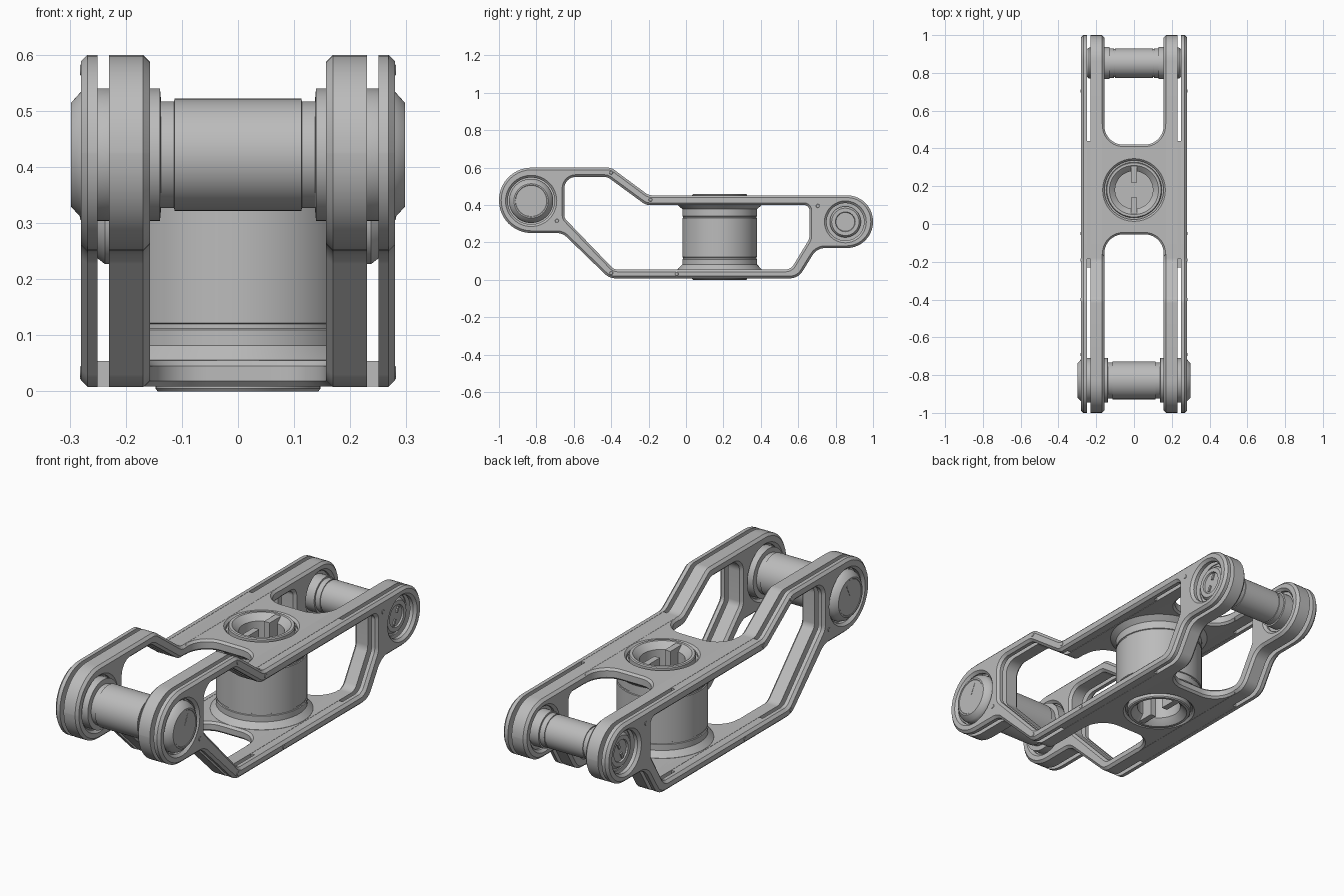
import bpy, bmesh, math
from mathutils import Vector, Matrix

if "Cube" in bpy.data.objects:
    bpy.data.objects.remove(bpy.data.objects["Cube"])

metal = bpy.data.materials.new("plain_grey_metal")
metal.diffuse_color = (0.5, 0.5, 0.5, 1)
metal.use_nodes = True
metal.node_tree.nodes["Principled BSDF"].inputs["Base Color"].default_value = metal.diffuse_color


def finish(bm, name, mirror=False):
    bmesh.ops.remove_doubles(bm, verts=bm.verts, dist=1e-5)
    bmesh.ops.recalc_face_normals(bm, faces=bm.faces)
    mesh = bpy.data.meshes.new(name)
    bm.to_mesh(mesh)
    bm.free()
    mesh.materials.append(metal)
    ob = bpy.data.objects.new(name, mesh)
    bpy.context.collection.objects.link(ob)
    if mirror:
        ob.modifiers.new("Mirror", 'MIRROR')
    return ob


def rounded(points, n=10):
    """Polygon of (u, v, radius) with each corner replaced by an arc."""
    out = []
    for i, (u, v, r) in enumerate(points):
        p = Vector((u, v))
        if r == 0:
            out.append(p)
            continue
        d1 = (Vector(points[i - 1][:2]) - p).normalized()
        d2 = (Vector(points[(i + 1) % len(points)][:2]) - p).normalized()
        half = d1.angle(d2) / 2
        c = p + (d1 + d2).normalized() * (r / math.sin(half))
        t = r / math.tan(half)
        a, b = p + d1 * t - c, p + d2 * t - c
        a0 = math.atan2(a.y, a.x)
        turn = (math.atan2(b.y, b.x) - a0 + math.pi) % (2 * math.pi) - math.pi
        for k in range(n + 1):
            ang = a0 + turn * k / n
            out.append(c + Vector((math.cos(ang), math.sin(ang))) * r)
    return out


def circle(u, v, r, n=56):
    return [Vector((u + r * math.cos(2 * math.pi * k / n),
                    v + r * math.sin(2 * math.pi * k / n))) for k in range(n)]


def inset(loop, d):
    out = []
    for i, p in enumerate(loop):
        e1 = (p - loop[i - 1]).normalized()
        e2 = (loop[(i + 1) % len(loop)] - p).normalized()
        nrm = Vector((-e1.y - e2.y, e1.x + e2.x)) / (1 + e1.dot(e2))
        out.append(p + nrm * d)
    return out


def prism(name, loops, a, b, axis, ca=0, cb=0, mirror=False):
    """Extrude outline (first loop) with holes (others), chamfered at each end."""
    bm = bmesh.new()
    levels = [(a, ca)] + ([(a + ca, 0)] if ca else [])
    levels += ([(b - cb, 0)] if cb else []) + [(b, cb)]
    caps = ([], [])
    for li, loop in enumerate(loops):
        n = len(loop)
        area = sum(loop[i - 1].cross(loop[i]) for i in range(n))
        if (area > 0) != (li == 0):
            loop = loop[::-1]
        rings = []
        for h, d in levels:
            pts = inset(loop, d) if d else loop
            rings.append([bm.verts.new((h, p.x, p.y) if axis == 'x' else (p.x, p.y, h))
                          for p in pts])
        for r0, r1 in zip(rings, rings[1:]):
            for i in range(n):
                bm.faces.new((r0[i - 1], r0[i], r1[i], r1[i - 1]))
        for cap, ring in zip(caps, (rings[0], rings[-1])):
            cap += [bm.edges.get((ring[i - 1], ring[i])) for i in range(n)]
    for cap in caps:
        bmesh.ops.triangle_fill(bm, edges=cap, use_beauty=True)
    return finish(bm, name, mirror)


def lathe(name, profile, centre, axis, closed=False, n=64):
    """Turn (radius, height) points about an axis through centre."""
    bm = bmesh.new()
    rings = []
    for r, h in profile:
        ring = []
        for k in range(n):
            c, s = r * math.cos(2 * math.pi * k / n), r * math.sin(2 * math.pi * k / n)
            p = (h, c, s) if axis == 'x' else (c, s, h)
            ring.append(bm.verts.new(Vector(p) + Vector(centre)))
        rings.append(ring)
    pairs = list(zip(rings, rings[1:])) + ([(rings[-1], rings[0])] if closed else [])
    for r0, r1 in pairs:
        for k in range(n):
            bm.faces.new((r0[k - 1], r0[k], r1[k], r1[k - 1]))
    return finish(bm, name)


def box(name, lo, hi, mirror=False, tilt=0):
    bm = bmesh.new()
    lo, hi = Vector(lo), Vector(hi)
    m = (Matrix.Translation((lo + hi) / 2) @ Matrix.Rotation(tilt, 4, 'X')
         @ Matrix.Diagonal((*(hi - lo), 1)))
    bmesh.ops.create_cube(bm, size=1, matrix=m)
    return finish(bm, name, mirror)


# Side frame outline, window and eye holes in (y, z)
outline = rounded([(-1, .60, .174), (-1, .25, .174), (-.66, .25, .08), (-.41, .008, .08),
                   (.60, .008, .08), (.70, .17, .08), (1, .17, .14), (1, .452, .14),
                   (-.20, .452, .06), (-.40, .60, .06)])
window = rounded([(-.65, .55, .06), (-.65, .33, .04), (-.385, .055, .05), (.56, .055, .05),
                  (.66, .22, .06), (.66, .40, .03), (-.215, .40, .06), (-.42, .55, .05)])
front_eye, back_eye = (-.828, .422), (.852, .31)
eyes = [circle(*front_eye, .125), circle(*back_eye, .1)]
side = [outline, window] + eyes
prism("inner_side_plates", side, .157, .23, 'x', ca=.012, mirror=True)
prism("outer_side_plates", side, .25, .28, 'x', cb=.012, mirror=True)

# Solid spacers joining the plates around the middle
box("top_spacers", (.222, -.185, .402), (.258, .44, .451), True)
box("bottom_spacers", (.222, -.23, .009), (.258, .44, .054), True)

# Top and bottom cross webs with rounded cut-outs and a hub hole
hub_y = .18
web = [rounded([(.2, -.17, 0), (.157, -.17, 0), (.157, -.055, .1), (-.157, -.055, .1),
                (-.157, -.17, 0), (-.2, -.17, 0), (-.2, .54, 0), (-.157, .54, 0),
                (-.157, .42, .1), (.157, .42, .1), (.157, .54, 0), (.2, .54, 0)]),
       circle(0, hub_y, .156)]
prism("top_web", web, .4, .4515, 'z', .01, .01)
prism("bottom_web", web, .0085, .055, 'z', .01, .01)

# Central hub barrel with flared ends and stepped bore
lathe("hub_barrel", [(.10, .03), (.115, .012), (.13, 0), (.143, 0), (.147, .005), (.147, .03),
                     (.225, .03), (.225, .056), (.2, .082), (.2, .11), (.196, .112),
                     (.196, .12), (.2, .122), (.2, .33), (.196, .332), (.196, .338),
                     (.2, .34), (.2, .378), (.225, .4), (.225, .43), (.147, .43),
                     (.147, .453), (.143, .458), (.13, .458), (.115, .445), (.10, .43)],
      (0, hub_y, 0), 'z', closed=True)
lathe("hub_bore_plug", [(0, .16), (.102, .16), (.102, .3), (0, .3)], (0, hub_y, 0), 'z')
for s, label in ((-1, "front"), (1, "back")):
    y0, y1 = sorted((hub_y + s * .04, hub_y + s * .13))
    box(f"{label}_upper_key", (-.015, y0, .295), (.015, y1, .455))
    box(f"{label}_lower_key", (-.015, y0, .003), (.015, y1, .165))


# Cross pins: half profiles mirrored about the centre
def pin(name, half, eye):
    profile = [(r, -x) for r, x in reversed(half)] + half
    lathe(name, profile, (0, *eye), 'x')


pin("front_pin", [(.1, .113), (.095, .114), (.095, .137), (.118, .139), (.118, .18),
                  (.14, .18), (.14, .225), (.118, .225), (.118, .262), (.112, .28),
                  (.092, .298), (.085, .298), (.083, .296), (0, .296)], front_eye)
pin("back_pin", [(.078, .1), (.074, .1), (.074, .105), (.078, .105), (.078, .13),
                 (.085, .131), (.085, .18), (.115, .18), (.115, .225), (.083, .225),
                 (.083, .237), (.073, .25), (.053, .25), (.05, .243), (0, .243)], back_eye)

# Index marks on the pin ends
box("front_pin_marks", (.294, -.819, .432), (.2975, -.811, .487), True, tilt=-.45)
box("back_pin_upper_marks", (.24, .858, .322), (.249, .870, .352), True, tilt=-.45)
box("back_pin_lower_marks", (.24, .834, .268), (.249, .846, .298), True, tilt=-.45)

# Small rivets on the outer faces
for i, (y, z) in enumerate([(-.40, .573), (-.19, .428), (-.69, .315), (-.40, .036),
                            (-.05, .031), (.705, .395)]):
    prism(f"rivets_{i + 1}", [circle(y, z, .01, 16)], .27, .282, 'x', cb=.002, mirror=True)

# Smooth round surfaces, keep chamfers sharp
bpy.ops.object.select_all(action='SELECT')
bpy.context.view_layer.objects.active = bpy.data.objects["hub_barrel"]
bpy.ops.object.shade_smooth_by_angle(angle=math.radians(30))
